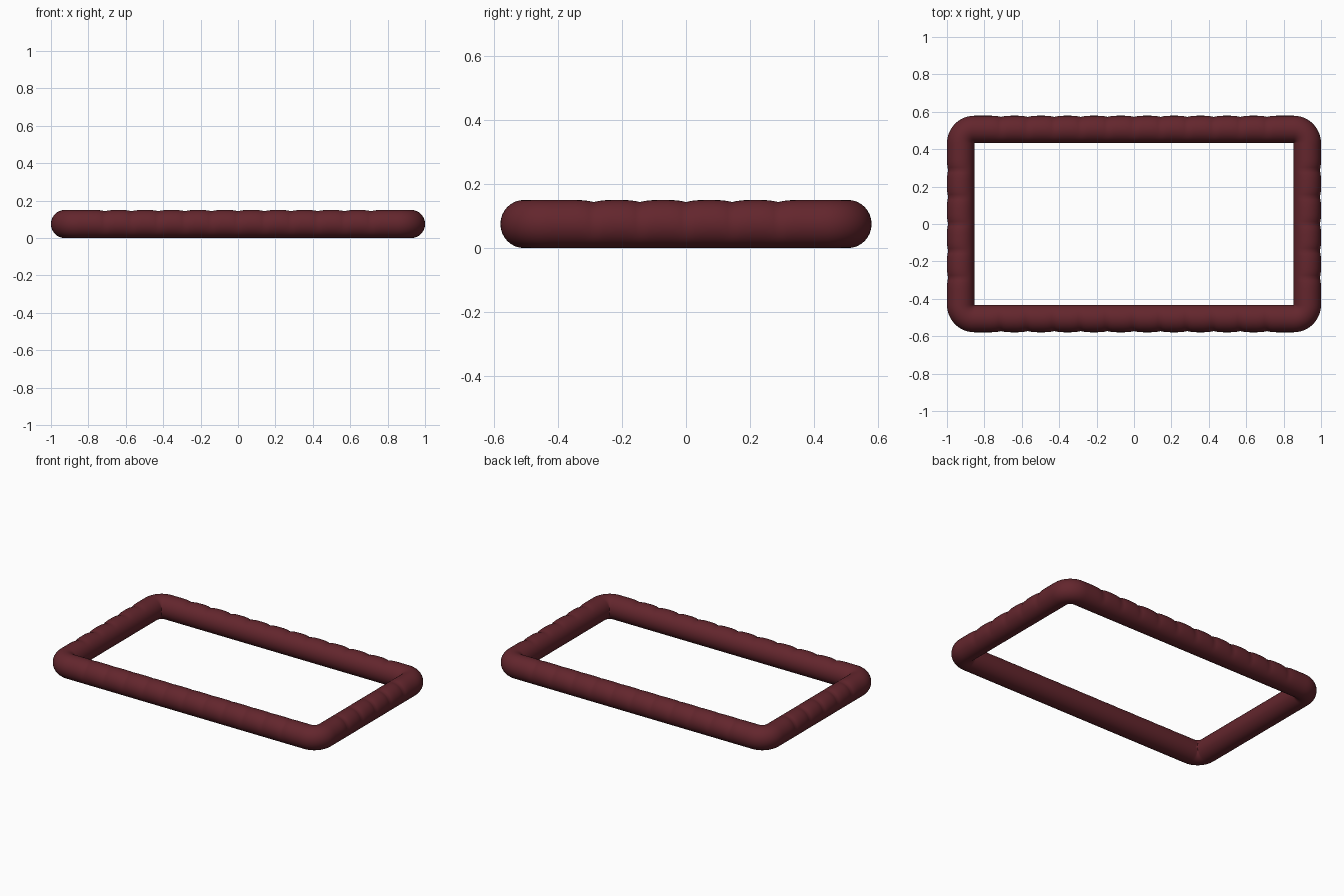
import bpy, bmesh, math

if "Cube" in bpy.data.objects:
    bpy.data.objects.remove(bpy.data.objects["Cube"])

R, ZC = 0.0735, 0.075         # tube radius and centre height
IX, IY = 0.853, 0.432         # inner opening half sizes
SIDES, DIP = 32, 0.009
SUB = 10                      # rings per scallop

# Path stations: (pivot on inner edge, outward direction angle, dip depth)
stations = []
corners = [(IX, -IY), (IX, IY), (-IX, IY), (-IX, -IY)]
for k in range(4):
    (x0, y0), (x1, y1) = corners[k], corners[(k + 1) % 4]
    n = 6 if k % 2 == 0 else 12
    ang = k * math.pi / 2
    # straight scalloped side, notches only between scallops
    for i in range(n * SUB + 1):
        t = i / (n * SUB)
        u = (i / SUB) % 1.0
        edge = i < SUB / 2 or i > n * SUB - SUB / 2
        dip = 0 if edge else DIP * abs(2 * u - 1) ** 3
        stations.append((x0 + (x1 - x0) * t, y0 + (y1 - y0) * t, ang, dip))
    # rounded corner turning about the inner edge
    for i in range(1, 12):
        stations.append((x1, y1, ang + i / 12 * math.pi / 2, 0))

# Sweep the round section along the path
bm = bmesh.new()
rings = []
for px, py, ang, dip in stations:
    ring = []
    for j in range(SIDES):
        a = 2 * math.pi * j / SIDES
        r = R - dip * max(0, math.cos(a - math.pi / 4))
        d = R + r * math.cos(a)
        ring.append(bm.verts.new((px + d * math.cos(ang), py + d * math.sin(ang),
                                  ZC + r * math.sin(a) * ZC / R)))
    rings.append(ring)
for i, ring in enumerate(rings):
    nxt = rings[(i + 1) % len(rings)]
    for j in range(SIDES):
        k = (j + 1) % SIDES
        bm.faces.new((ring[j], nxt[j], nxt[k], ring[k]))
bmesh.ops.remove_doubles(bm, verts=bm.verts, dist=1e-5)
bmesh.ops.recalc_face_normals(bm, faces=bm.faces)

mesh = bpy.data.meshes.new("padded_frame")
bm.to_mesh(mesh)
bm.free()
frame = bpy.data.objects.new("padded_frame", mesh)
bpy.context.collection.objects.link(frame)

mat = bpy.data.materials.new("dark_red")
mat.diffuse_color = (0.125, 0.019, 0.026, 1)
mat.use_nodes = True
mat.node_tree.nodes["Principled BSDF"].inputs["Base Color"].default_value = mat.diffuse_color
mesh.materials.append(mat)

bpy.context.view_layer.objects.active = frame
frame.select_set(True)
bpy.ops.object.shade_smooth_by_angle(angle=math.radians(35))
